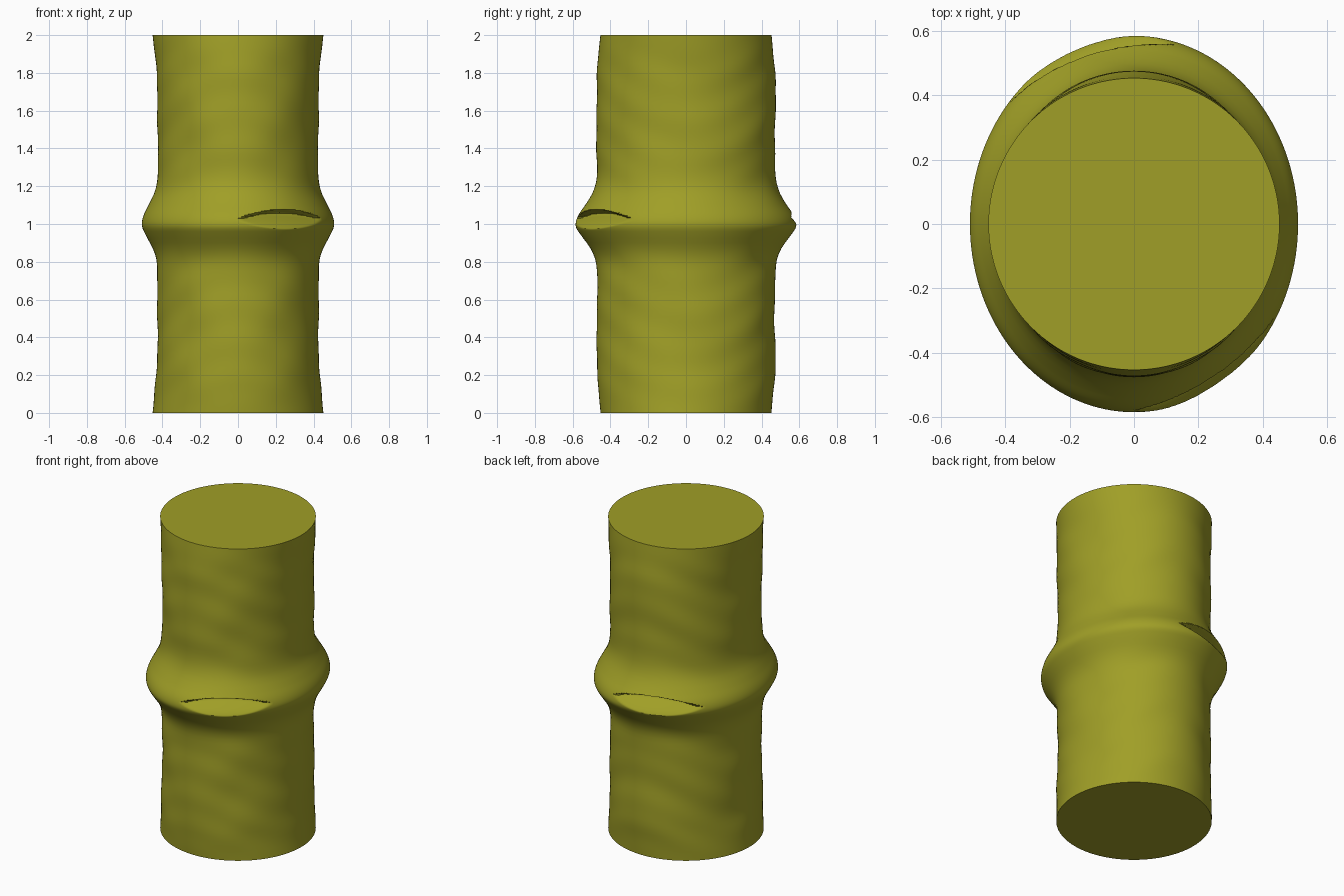
import bpy, bmesh, math

if "Cube" in bpy.data.objects:
    bpy.data.objects.remove(bpy.data.objects["Cube"])

COLS = 176

# (z, half width in x, half depth in y) up the stalk
PROFILE = [
    (0.00, .452, .452), (0.10, .442, .462), (0.25, .430, .473), (0.45, .427, .470),
    (0.70, .426, .472), (0.80, .432, .477), (0.87, .452, .505), (0.94, .488, .555),
    (0.98, .506, .581), (1.01, .509, .583), (1.05, .498, .568), (1.11, .468, .528),
    (1.17, .440, .493), (1.24, .428, .474), (1.40, .425, .472), (1.55, .425, .474),
    (1.75, .429, .473), (1.90, .441, .463), (2.00, .452, .453)]

# bud scars on the node: start angle, end angle, start z, end z
SCARS = [(-89, -31, 1.025, 1.025), (77, 138, 1.035, 1.02)]


def section(z):
    """Smoothly interpolate the profile at height z."""
    i = max(k for k in range(len(PROFILE) - 1) if PROFILE[k][0] <= z)
    a, b = PROFILE[i], PROFILE[i + 1]
    p, n = PROFILE[max(i - 1, 0)], PROFILE[min(i + 2, len(PROFILE) - 1)]
    h = b[0] - a[0]
    t = (z - a[0]) / h
    out = []
    for c in (1, 2):
        ma = (b[c] - p[c]) / (b[0] - p[0]) * h
        mb = (n[c] - a[c]) / (n[0] - a[0]) * h
        out.append((2*t**3 - 3*t*t + 1) * a[c] + (t**3 - 2*t*t + t) * ma
                   + (3*t*t - 2*t**3) * b[c] + (t**3 - t*t) * mb)
    return out


def scar_depth(deg, z):
    """Lens-shaped hollow: sloping floor below, steep lip above."""
    for a0, a1, z0, z1 in SCARS:
        s = (deg - a0) / (a1 - a0)
        if 0 < s < 1:
            lens = math.sin(math.pi * s) ** 0.7
            v = (z - (z0 + (z1 - z0) * s)) / (0.052 * lens)
            if -1 < v < 1:
                fall = (v + 1) / 1.6 if v < 0.6 else (1 - v) / 0.4
                return 0.07 * lens * min(1, fall * 1.15)
    return 0.0


def ripple(t, z):
    """Faint uneven bark, fading at the cut ends and the node."""
    fade = min(1, z * 5, (2 - z) * 5, abs(z - 1) * 3)
    return fade * (0.0025 * math.sin(13 * z + 2 * math.sin(3 * t))
                   + 0.0015 * math.sin(31 * z + 4 * math.cos(2 * t)))


# Ring heights, dense around the scars
heights = [i * 0.03 for i in range(31)] + [0.925, 0.945]
heights += [0.96 + i * 0.004 for i in range(34)]
heights += [1.11, 1.13] + [1.16 + i * 0.03 for i in range(29)]

bm = bmesh.new()
rings = []
for z in heights:
    z = min(z, 2.0)
    rx, ry = section(z)
    ring = []
    for k in range(COLS):
        deg = -180 + 360 * k / COLS
        t = math.radians(deg)
        d = ripple(t, z) - scar_depth(deg, z)
        ring.append(bm.verts.new(((rx + d) * math.cos(t), (ry + d) * math.sin(t), z)))
    rings.append(ring)
for lo, hi in zip(rings, rings[1:]):
    for k in range(COLS):
        n = (k + 1) % COLS
        bm.faces.new((lo[k], lo[n], hi[n], hi[k]))

# Flat cut ends
bm.faces.new(rings[-1])
bm.faces.new(rings[0][::-1])

mesh = bpy.data.meshes.new("stalk_segment")
bm.to_mesh(mesh)
bm.free()
stalk = bpy.data.objects.new("stalk_segment", mesh)
bpy.context.collection.objects.link(stalk)

mat = bpy.data.materials.new("olive green")
mat.diffuse_color = (0.35, 0.345, 0.02, 1)
mat.use_nodes = True
mat.node_tree.nodes["Principled BSDF"].inputs["Base Color"].default_value = mat.diffuse_color
mesh.materials.append(mat)

bpy.context.view_layer.objects.active = stalk
stalk.select_set(True)
bpy.ops.object.shade_smooth_by_angle(angle=math.radians(40))
